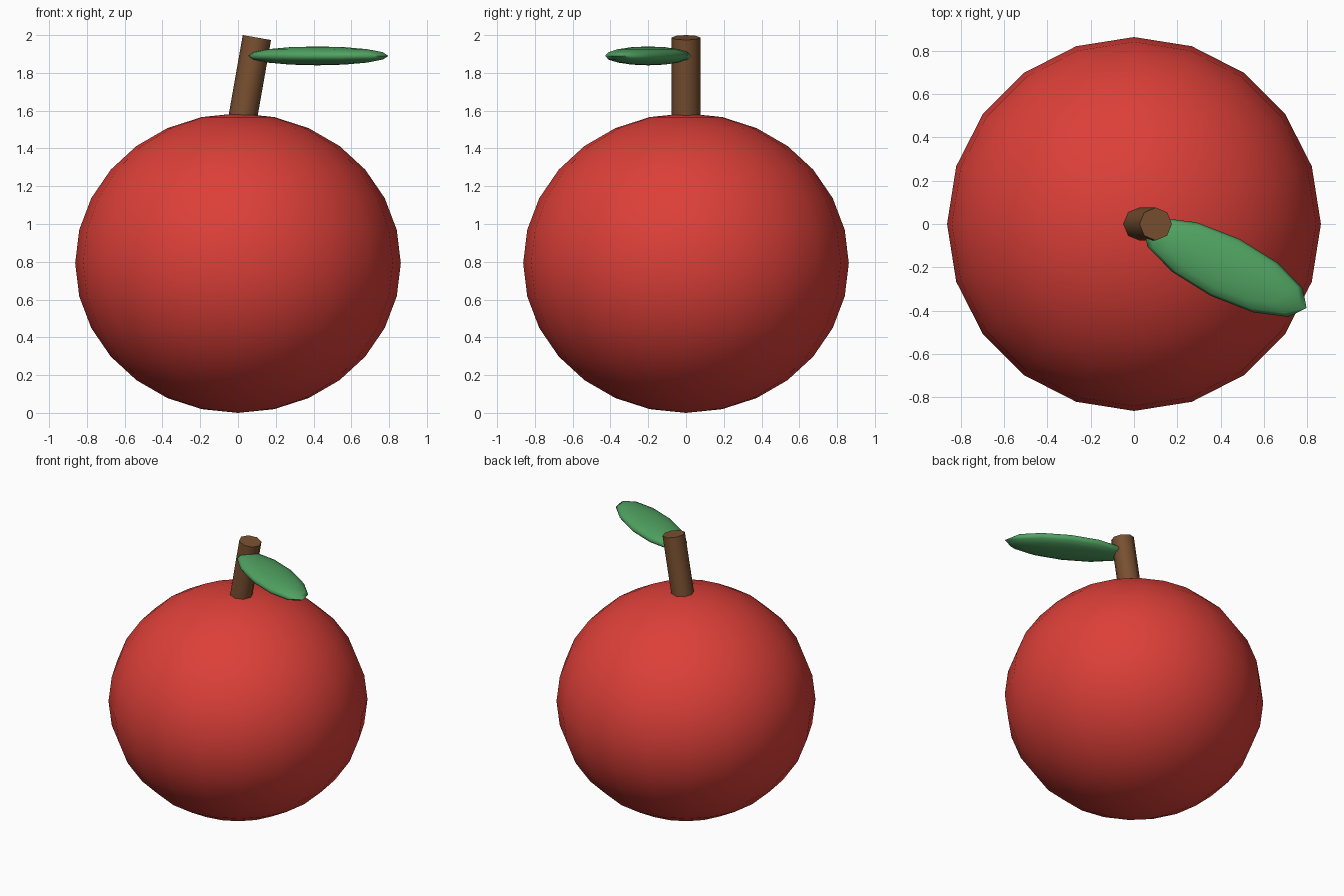
import bpy
import math

if "Cube" in bpy.data.objects:
    bpy.data.objects.remove(bpy.data.objects["Cube"])


def material(name, rgb):
    m = bpy.data.materials.new(name)
    m.diffuse_color = (*rgb, 1)
    m.use_nodes = True
    m.node_tree.nodes["Principled BSDF"].inputs["Base Color"].default_value = m.diffuse_color
    return m


def finish(name, mat, angle):
    ob = bpy.context.object
    ob.name = name
    ob.data.materials.append(mat)
    bpy.ops.object.transform_apply(location=False, rotation=False, scale=True)
    bpy.ops.object.shade_smooth_by_angle(angle=math.radians(angle))
    return ob


red = material("apple red", (0.72, 0.05, 0.04))
brown = material("stem brown", (0.19, 0.08, 0.03))
green = material("leaf green", (0.08, 0.36, 0.12))

# Fruit: slightly squashed sphere
bpy.ops.mesh.primitive_uv_sphere_add(segments=20, ring_count=14, radius=1, location=(0, 0, 0.793))
bpy.context.object.scale = (0.862, 0.862, 0.793)
finish("fruit", red, 60)

# Stem: eight-sided rod leaning to +x
tilt = math.radians(10)
length = 0.5
top = (0.1, 0, 1.987)
bpy.ops.mesh.primitive_cylinder_add(
    vertices=8, radius=0.076, depth=length,
    location=(top[0] - math.sin(tilt) * length / 2, 0, top[2] - math.cos(tilt) * length / 2),
    rotation=(0, tilt, 0))
finish("stem", brown, 50)

# Leaf: flattened ellipsoid pointing right and forward
bpy.ops.mesh.primitive_uv_sphere_add(segments=12, ring_count=8, radius=1,
                                     location=(0.42, -0.2, 1.89), rotation=(0, 0, math.radians(-26.5)))
bpy.context.object.scale = (0.42, 0.147, 0.05)
finish("leaf", green, 80)
